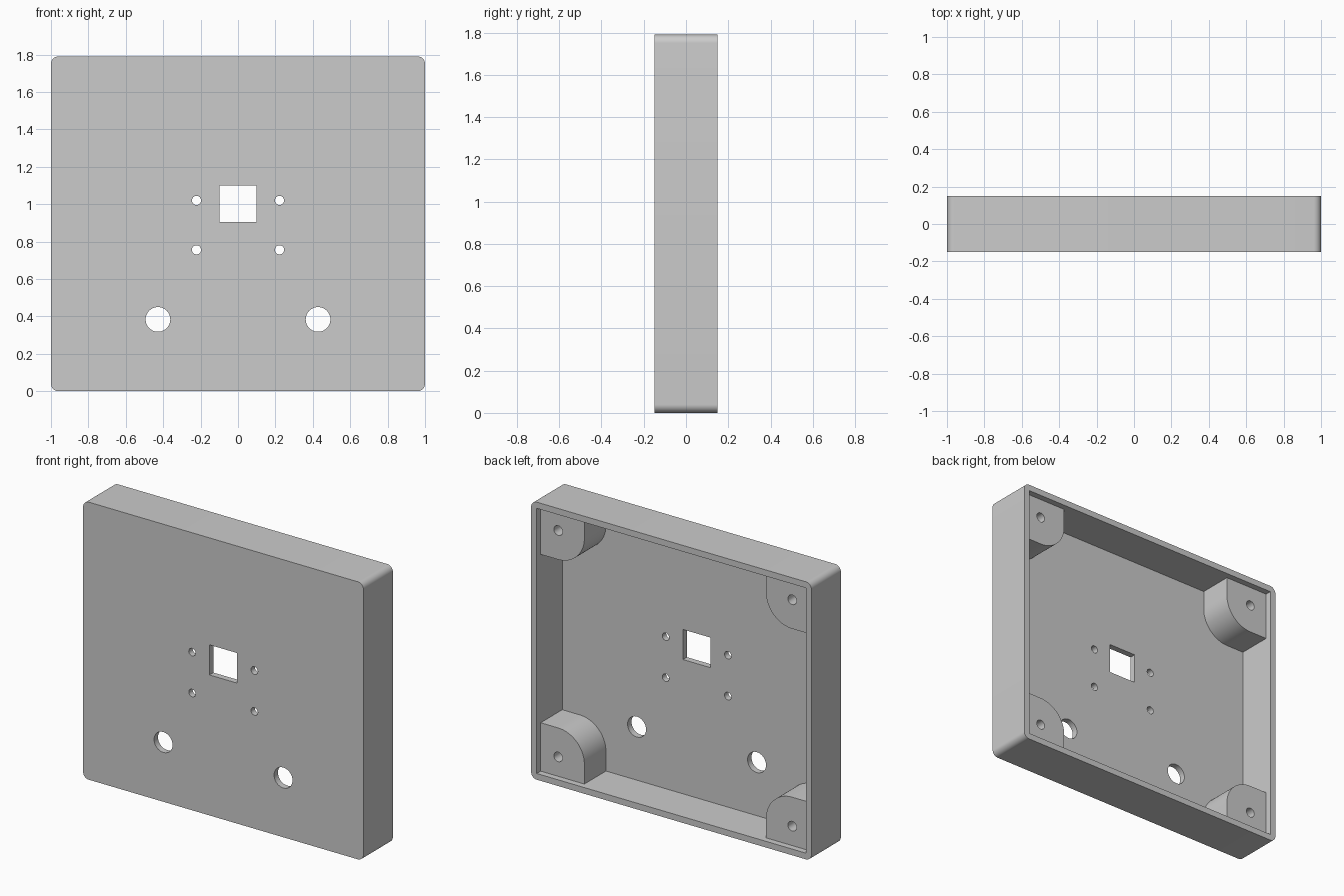
import bpy
import bmesh
from math import cos, sin, pi

W, D, H = 2.0, 0.30, 1.79      # outer size
WALL, LID = 0.04, 0.04         # shell thickness, lid recess behind the bosses
FRONT, BACK = -D / 2, D / 2

cube = bpy.data.objects.get("Cube")
if cube:
    bpy.data.objects.remove(cube, do_unlink=True)

grey = bpy.data.materials.new("plain_grey")
grey.use_nodes = True
grey.diffuse_color = (0.6, 0.6, 0.6, 1)
grey.node_tree.nodes["Principled BSDF"].inputs["Base Color"].default_value = grey.diffuse_color


def arc(cx, cz, r, start, end, n):
    return [(cx + r * cos(start + (end - start) * i / n),
             cz + r * sin(start + (end - start) * i / n)) for i in range(n + 1)]


def circle(cx, cz, r, n=40):
    return arc(cx, cz, r, 0, 2 * pi, n)[:-1]


def rect(x0, x1, z0, z1):
    return [(x0, z0), (x1, z0), (x1, z1), (x0, z1)]


def prism(name, profile, y0, y1):
    """Extrude an x-z outline from y0 to y1."""
    bm = bmesh.new()
    face = bm.faces.new([bm.verts.new((x, y0, z)) for x, z in profile])
    ext = bmesh.ops.extrude_face_region(bm, geom=[face])
    verts = [g for g in ext["geom"] if isinstance(g, bmesh.types.BMVert)]
    bmesh.ops.translate(bm, verts=verts, vec=(0, y1 - y0, 0))
    bmesh.ops.recalc_face_normals(bm, faces=bm.faces)
    mesh = bpy.data.meshes.new(name)
    bm.to_mesh(mesh)
    bm.free()
    mesh.materials.append(grey)
    obj = bpy.data.objects.new(name, mesh)
    bpy.context.collection.objects.link(obj)
    return obj


def activate(obj):
    bpy.ops.object.select_all(action='DESELECT')
    obj.select_set(True)
    bpy.context.view_layer.objects.active = obj


def cut(obj, cutter):
    activate(obj)
    mod = obj.modifiers.new("cut", 'BOOLEAN')
    mod.operation, mod.solver, mod.object = 'DIFFERENCE', 'EXACT', cutter
    bpy.ops.object.modifier_apply(modifier=mod.name)
    bpy.data.objects.remove(cutter, do_unlink=True)


def smooth(obj):
    activate(obj)
    bpy.ops.object.shade_smooth_by_angle(angle=pi / 6)


# Rounded outer shell, open at the back
R = 0.04
outline = []
for i, (sx, sz) in enumerate([(1, 1), (-1, 1), (-1, -1), (1, -1)]):
    outline += arc(sx * (W / 2 - R), H / 2 + sz * (H / 2 - R), R,
                   i * pi / 2, (i + 1) * pi / 2, 10)
case = prism("case_shell", outline, FRONT, BACK)
cut(case, prism("cavity_cutter", rect(-W / 2 + WALL, W / 2 - WALL, WALL, H - WALL),
                FRONT + WALL, BACK + 0.1))

# Openings through the front panel
openings = [rect(-0.098, 0.098, 0.906, 1.1)]
for s in (-1, 1):
    openings.append(circle(s * 0.428, 0.384, 0.066))
    openings += [circle(s * 0.222, z, 0.0245, 24) for z in (0.756, 1.02)]
for profile in openings:
    cut(case, prism("opening_cutter", profile, FRONT - 0.1, FRONT + WALL + 0.05))
smooth(case)

# Corner screw bosses, each with a blind hole
INSET, RB, SINK = 0.125, 0.187, 0.02
for sx, side in ((1, "left"), (-1, "right")):
    for sz, level in ((1, "top"), (-1, "bottom")):
        def place(points):
            return [(sx * (W / 2 - WALL - u), H / 2 + sz * (H / 2 - WALL - v))
                    for u, v in points]
        e = INSET + RB
        profile = [(-SINK, -SINK), (e, -SINK)] + arc(INSET, INSET, RB, 0, pi / 2, 24) + [(-SINK, e)]
        boss = prism(f"screw_boss_{level}_{side}", place(profile),
                     FRONT + SINK, BACK - LID)
        cut(boss, prism("screw_cutter", place(circle(INSET, INSET, 0.031, 24)),
                        FRONT + WALL, BACK + 0.1))
        smooth(boss)
